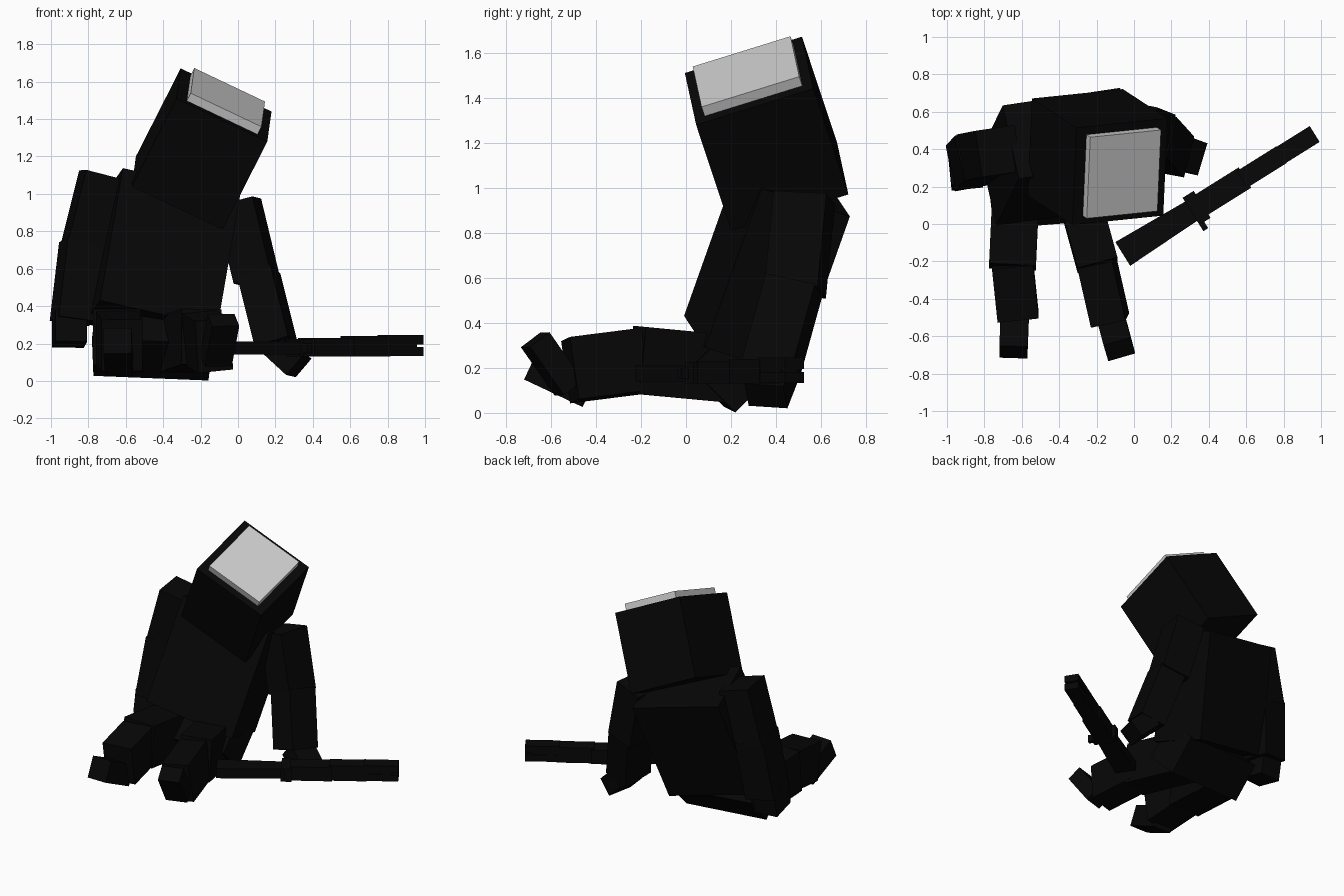
import bpy, bmesh
from mathutils import Vector

old = bpy.data.objects.get("Cube")
if old:
    bpy.data.objects.remove(old, do_unlink=True)


def material(name, value):
    m = bpy.data.materials.new(name)
    m.use_nodes = True
    colour = (value, value, value, 1)
    m.diffuse_color = colour
    m.node_tree.nodes["Principled BSDF"].inputs["Base Color"].default_value = colour
    return m


black = material("soot black", 0.002)
grey = material("pale grey", 0.62)


def block(name, start, end, width, depth, side=(1, 0, 0), taper=1.0, mat=black):
    """Box running from start to end; width is measured along side."""
    start, end = Vector(start), Vector(end)
    axis = (end - start).normalized()
    side = Vector(side)
    side = (side - axis * side.dot(axis)).normalized()
    other = axis.cross(side)
    bm = bmesh.new()
    bmesh.ops.create_cube(bm, size=1)
    for v in bm.verts:
        t = v.co.z + 0.5
        k = 1 + (taper - 1) * t
        v.co = start.lerp(end, t) + side * (v.co.x * width * k) + other * (v.co.y * depth)
    bmesh.ops.recalc_face_normals(bm, faces=bm.faces)
    mesh = bpy.data.meshes.new(name)
    bm.to_mesh(mesh)
    bm.free()
    mesh.materials.append(mat)
    ob = bpy.data.objects.new(name, mesh)
    bpy.context.collection.objects.link(ob)


# Head and the pale plate on its crown
head_up = Vector((0.435, -0.284, 0.855)).normalized()
head_side = (0.9, 0.093, -0.427)
crown = Vector((-0.075, 0.28, 1.475))
block("head", crown - head_up * 0.55, crown, 0.54, 0.545, head_side)
plate = crown + head_up * 0.048
block("crown_plate", crown - head_up * 0.005, plate, 0.42, 0.455, head_side, mat=grey)

# Leaning torso
torso_up = Vector((0.16, 0.33, 0.93)).normalized()
torso_top = Vector((-0.345, 0.485, 1.005))
block("torso", torso_top - torso_up * 0.76, torso_top, 0.65, 0.42, (0.965, 0.145, -0.215))

# Pelvis resting on the ground
block("pelvis", (-0.765, 0.17, 0.225), (-0.15, 0.22, 0.2), 0.28, 0.28, (0, 1, 1))

# Right leg, stretched forward
block("right_thigh", (-0.63, 0.2, 0.195), (-0.65, -0.23, 0.235), 0.25, 0.3)
block("right_shin", (-0.65, -0.21, 0.235), (-0.62, -0.495, 0.19), 0.22, 0.28)
block("right_foot", (-0.635, -0.43, 0.095), (-0.645, -0.685, 0.215), 0.15, 0.15)

# Left leg, toes turned up
block("left_thigh", (-0.31, 0.2, 0.195), (-0.195, -0.22, 0.235), 0.22, 0.3)
block("left_shin", (-0.2, -0.2, 0.23), (-0.128, -0.515, 0.19), 0.19, 0.28, (1, 0.2, 0.1))
block("left_foot", (-0.118, -0.52, 0.11), (-0.078, -0.67, 0.325), 0.15, 0.11, (1, 0.3, 0))

# Left arm, propped on the ground
block("left_upper_arm", (0.0, 0.525, 0.955), (0.1, 0.485, 0.54), 0.21, 0.24, (1, -0.2, 0))
block("left_forearm", (0.11, 0.48, 0.57), (0.205, 0.375, 0.19), 0.19, 0.23, (1, -0.25, 0))
block("left_hand", (0.2, 0.4, 0.19), (0.325, 0.355, 0.075), 0.13, 0.18, (1, -0.3, 0))

# Right arm, hanging at the side
block("right_upper_arm", (-0.725, 0.39, 1.1), (-0.825, 0.37, 0.7), 0.22, 0.25, (1, 0.15, 0))
block("right_forearm", (-0.83, 0.37, 0.74), (-0.88, 0.315, 0.32), 0.21, 0.25, (1, 0.2, 0))
block("right_hand", (-0.9, 0.31, 0.36), (-0.9, 0.28, 0.195), 0.17, 0.19, (1, 0.1, 0))

# Rifle lying on its side
butt = Vector((-0.06, -0.16, 0))
along = Vector((0.848, 0.53, 0))
across = Vector((0.53, -0.848, 0))


def rifle_part(name, t0, t1, width, low, high, taper=1.0):
    mid = Vector((0, 0, (low + high) / 2))
    block(name, butt + along * t0 + mid, butt + along * t1 + mid,
          width, high - low, across, taper)


rifle_part("rifle_stock", 0, 0.45, 0.15, 0.14, 0.21, 0.8)
rifle_part("rifle_body", 0.43, 0.5, 0.17, 0.13, 0.225)
rifle_part("rifle_receiver", 0.49, 0.77, 0.128, 0.13, 0.23)
rifle_part("rifle_handguard", 0.75, 1.0, 0.105, 0.13, 0.24)
rifle_part("rifle_lower_barrel", 0.98, 1.21, 0.1, 0.133, 0.182)
rifle_part("rifle_upper_barrel", 0.98, 1.21, 0.1, 0.195, 0.245)
rifle_part("rifle_barrel_core", 0.98, 1.17, 0.09, 0.16, 0.22)
grip = butt + along * 0.445 + Vector((0, 0, 0.175))
block("rifle_grip", grip, grip + across * 0.125, 0.03, 0.05, along)
